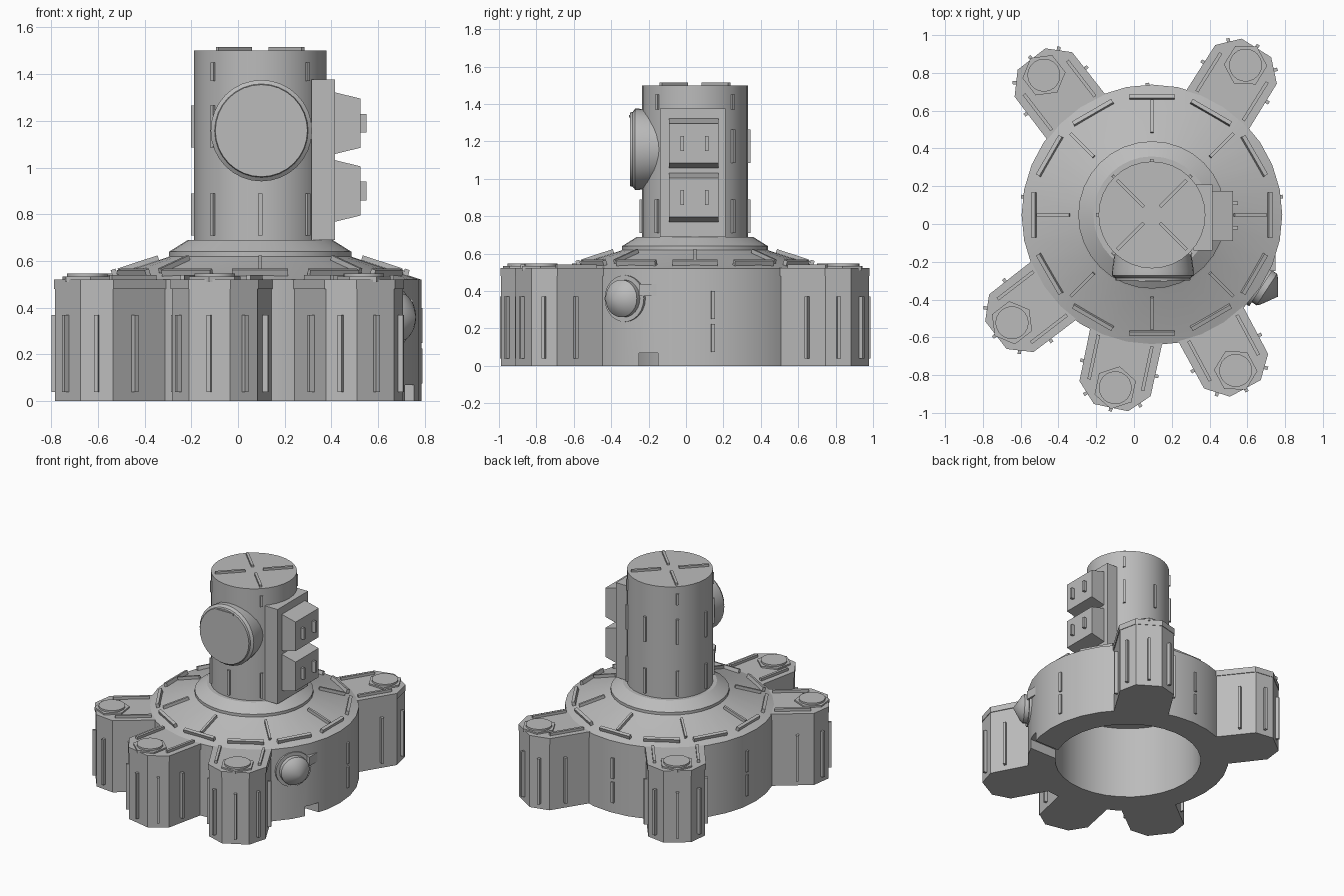
import bpy, bmesh
from math import pi, radians, atan2
from mathutils import Matrix, Vector

if "Cube" in bpy.data.objects:
    bpy.data.objects.remove(bpy.data.objects["Cube"])

grey = bpy.data.materials.new("plain grey")
grey.use_nodes = True
grey.diffuse_color = (0.5, 0.5, 0.5, 1)
grey.node_tree.nodes["Principled BSDF"].inputs["Base Color"].default_value = (0.5, 0.5, 0.5, 1)

T, R = Matrix.Translation, Matrix.Rotation
AXIS = T((0.095, 0.048, 0))  # shared axis of hub and tower


def polar(deg):
    """Frame on the main axis whose local x points outward at an angle."""
    return AXIS @ R(radians(deg), 4, 'Z')


def finish(name, bm, smooth=False):
    bmesh.ops.recalc_face_normals(bm, faces=bm.faces)
    mesh = bpy.data.meshes.new(name)
    bm.to_mesh(mesh)
    bm.free()
    mesh.materials.append(grey)
    ob = bpy.data.objects.new(name, mesh)
    bpy.context.collection.objects.link(ob)
    if smooth:
        bpy.ops.object.select_all(action='DESELECT')
        ob.select_set(True)
        bpy.context.view_layer.objects.active = ob
        bpy.ops.object.shade_smooth_by_angle(angle=radians(20))
    return ob


def lathe(name, profile, matrix=AXIS, steps=32, smooth=True):
    bm = bmesh.new()
    vs = [bm.verts.new((r, 0, z)) for r, z in profile]
    es = [bm.edges.new(p) for p in zip(vs, vs[1:])]
    bmesh.ops.spin(bm, geom=vs + es, cent=(0, 0, 0), axis=(0, 0, 1),
                   angle=2 * pi, steps=steps, use_merge=True)
    bmesh.ops.remove_doubles(bm, verts=bm.verts, dist=1e-5)
    bm.transform(matrix)
    return finish(name, bm, smooth)


def boxes(name, items):
    """One object from (matrix, size) boxes."""
    bm = bmesh.new()
    for matrix, size in items:
        bmesh.ops.create_cube(bm, size=1, matrix=matrix @ Matrix.Diagonal((*size, 1)))
    return finish(name, bm)


def prism(name, points, z0, z1, matrix):
    bm = bmesh.new()
    face = bm.faces.new([bm.verts.new((x, y, z0)) for x, y in points])
    top = bmesh.ops.extrude_face_region(bm, geom=[face], use_keep_orig=True)
    bmesh.ops.translate(bm, vec=(0, 0, z1 - z0),
                        verts=[v for v in top["geom"] if isinstance(v, bmesh.types.BMVert)])
    bm.transform(matrix)
    return finish(name, bm)


# Hollow hub with sloping roof and collar
hub = lathe("hub", [(0, .54), (.5, .54), (.5, 0), (.69, 0), (.69, .52), (.4, .615),
                    (.39, .62), (.39, .64), (.31, .69), (0, .69)])

# Drain channel through the foot of the hub wall
cutter = boxes("channel_cutter", [(T((.65, -.2, .01)), (.5, .1, .12))])
cutter.hide_render = True
cut = hub.modifiers.new("channel", 'BOOLEAN')
cut.operation, cut.solver, cut.object = 'DIFFERENCE', 'EXACT', cutter
bpy.context.view_layer.objects.active = hub
bpy.ops.object.modifier_apply(modifier=cut.name)
bpy.data.objects.remove(cutter)

# Roof strips: a rim circle and radial spokes
slope = R(atan2(.095, .29), 4, 'Y')
boxes("roof_rim_strips", [(polar(i * 30) @ T((.625, 0, .55)) @ slope, (.022, .24, .03))
                          for i in range(12)])
boxes("roof_spoke_strips", [(polar(i * 45) @ T((.52, 0, .582)) @ slope, (.18, .016, .03))
                            for i in range(8)])

# Tower
lathe("tower", [(0, .65), (.283, .65), (.283, 1.5), (0, 1.5)])
strips = [(polar(a) @ T((.283, 0, 1.41)), (.02, .018, .08)) for a in (45, 135, 225, 315)]
strips += [(polar(a) @ T((.283, 0, 1.175)), (.026, .018, .18)) for a in (45, 90, 135, 180, 225)]
strips += [(polar(a) @ T((.283, 0, .8)), (.026, .018, .18)) for a in range(45, 316, 45)]
boxes("tower_strips", strips)
boxes("tower_top_strips", [(polar(a) @ T((.16, 0, 1.505)), (.2, .018, .02))
                           for a in (45, 135, 225, 315)])

# Round port on the front of the tower
port = T((.1, 0, 1.158)) @ R(pi / 2, 4, 'X')
lathe("front_port", [(0, .1), (.195, .1), (.217, .25), (.217, .272), (.2, .285),
                     (.197, .3), (0, .3)], port)
boxes("port_catch", [(T((.1, -.299, 1.335)), (.15, .012, .014))])

# Equipment rack on the left side of the tower
boxes("rack_plate", [(T((.365, .035, 1.033)), (.1, .35, .686))])
for label, z in (("upper", 1.19), ("lower", .9)):
    side = T((0, .175, z)) @ R(pi / 2, 4, 'X')
    prism(label + "_rack_box", [(.41, -.133), (.525, -.105), (.525, .105), (.41, .133)],
          0, .265, side)
    boxes(label + "_rack_handles", [(T((.535, y, z)), (.03, .018, .08)) for y in (-.02, .11)])

# Five buttresses with lid, pad, strips and fins
half = [(.55, .19), (.94, .187), (1.04, .09)]
outline = [(x, -y) for x, y in half] + half[::-1]
lid = [(.945 + (x - .945) * 1.03, y * 1.03) for x, y in outline]
buttresses = {"back_right": 127.7, "back_left": 58, "front_right": 217.6,
              "front_middle": 258, "front_left": 298.3}
for label, angle in buttresses.items():
    frame = polar(angle)
    prism(label + "_buttress", outline, 0, .485, frame)
    prism(label + "_lid", lid, .48, .522, frame)
    pad = frame @ T((.935, 0, 0))
    lathe(label + "_pad_base", [(0, .51), (.115, .51), (.115, .533), (0, .533)], pad, 6, False)
    lathe(label + "_pad", [(0, .52), (.087, .52), (.087, .546), (0, .546)], pad, 24)
    boxes(label + "_lid_strips", [(frame @ T((.8, s * .145, .528)), (.24, .018, .026))
                                  for s in (-1, 1)])
    fins = []
    for a, b in zip(outline, outline[1:]):
        a, b = Vector(a), Vector(b)
        mid, d = (a + b) / 2, b - a
        if d.length > .3:
            mid.x = .83
        turn = R(atan2(d.y, d.x), 4, 'Z')
        fins.append((frame @ T((mid.x, mid.y, .205)) @ turn, (.018, .046, .33)))
    boxes(label + "_fins", fins)

# Paired strips on the outer hub wall
boxes("wall_strips", [(polar(a) @ T((.688, 0, z)), (.024, .02, .15))
                      for a in (8, 92, 172) for z in (.15, .325)])

# Pointed lamp and socket plate on the hub wall
lamp = polar(-33) @ T((0, 0, .36)) @ R(pi / 2, 4, 'Y')
lathe("wall_lamp", [(0, .6), (.125, .6), (.125, .695), (.1, .695), (.1, .725),
                    (.085, .74), (0, .795)], lamp, 24)
boxes("socket_plate", [(T((.72, -.2, .405)), (.06, .1, .065))])
